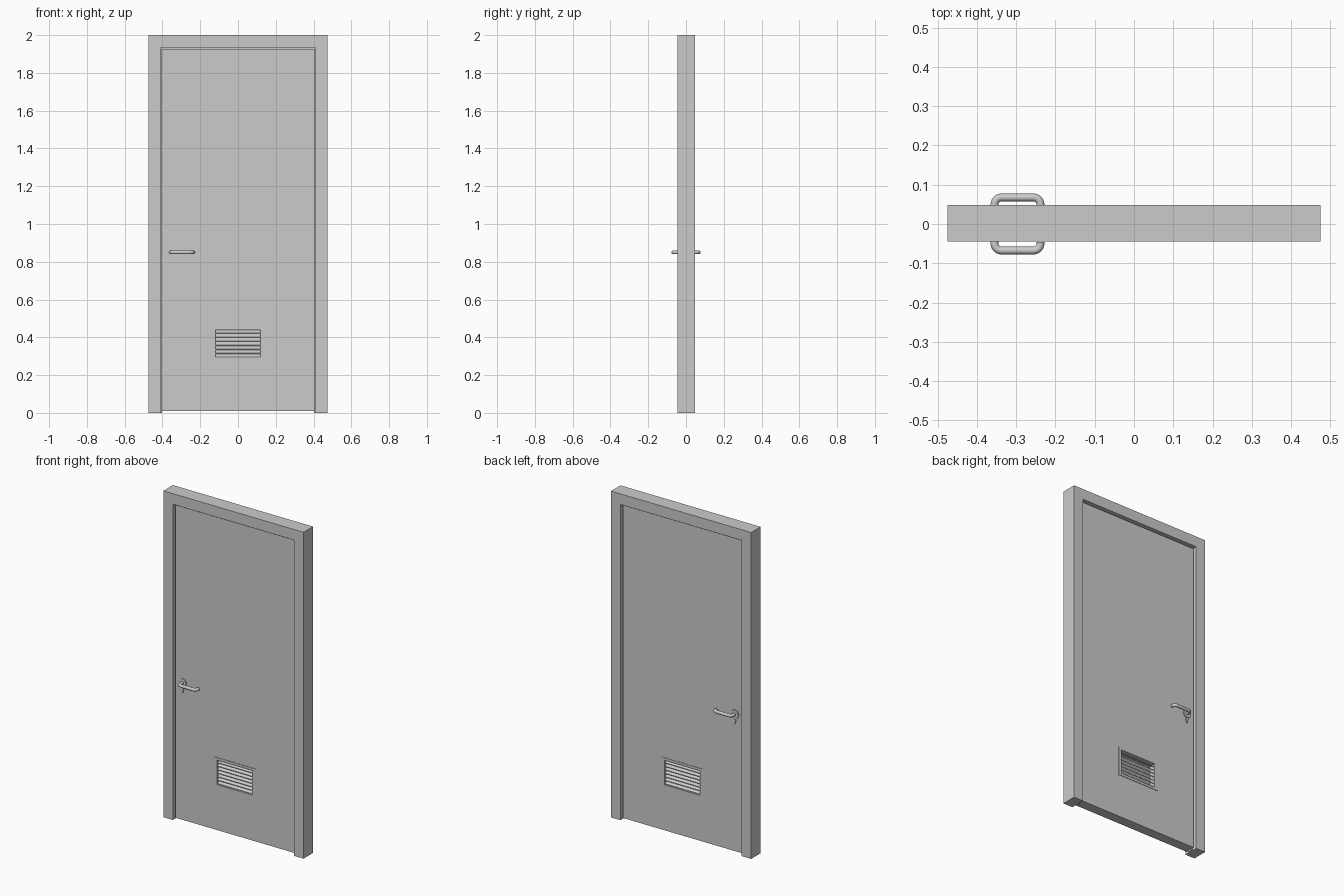
import bpy, bmesh, math

if "Cube" in bpy.data.objects:
    bpy.data.objects.remove(bpy.data.objects["Cube"])

YC = 0.002  # middle of the wall thickness


def finish(name, bm, smooth=False):
    bmesh.ops.recalc_face_normals(bm, faces=bm.faces[:])
    me = bpy.data.meshes.new(name)
    bm.to_mesh(me)
    bm.free()
    ob = bpy.data.objects.new(name, me)
    bpy.context.collection.objects.link(ob)
    if smooth:
        smooth_object(ob)
    return ob


def smooth_object(ob):
    bpy.ops.object.select_all(action='DESELECT')
    ob.select_set(True)
    bpy.context.view_layer.objects.active = ob
    bpy.ops.object.shade_smooth_by_angle(angle=math.radians(40))


def prism_y(name, pts, y0, y1, smooth=False):
    """Extrude an x-z outline from y0 to y1."""
    bm = bmesh.new()
    face = bm.faces.new([bm.verts.new((x, y0, z)) for x, z in pts])
    ext = bmesh.ops.extrude_face_region(bm, geom=[face])
    verts = [v for v in ext['geom'] if isinstance(v, bmesh.types.BMVert)]
    bmesh.ops.translate(bm, verts=verts, vec=(0, y1 - y0, 0))
    return finish(name, bm, smooth)


def prism_x(name, pts, x0, x1):
    """Extrude a y-z outline from x0 to x1."""
    bm = bmesh.new()
    face = bm.faces.new([bm.verts.new((x0, y, z)) for y, z in pts])
    ext = bmesh.ops.extrude_face_region(bm, geom=[face])
    verts = [v for v in ext['geom'] if isinstance(v, bmesh.types.BMVert)]
    bmesh.ops.translate(bm, verts=verts, vec=(x1 - x0, 0, 0))
    return finish(name, bm)


def arch(w, top, wi, topi, z0=0.0):
    """Outline of two jambs and a head."""
    return [(-w, z0), (-w, top), (w, top), (w, z0),
            (wi, z0), (wi, topi), (-wi, topi), (-wi, z0)]


def ring(name, outer, inner, y0, y1):
    """Rectangular slab with a rectangular hole; rects are (half width, z0, z1)."""
    bm = bmesh.new()
    loops = []
    for (w, a, b), y in ((outer, y0), (inner, y0), (inner, y1), (outer, y1)):
        loops.append([bm.verts.new((x, y, z)) for x, z in ((-w, a), (w, a), (w, b), (-w, b))])
    for k in range(4):
        p, q = loops[k], loops[(k + 1) % 4]
        for i in range(4):
            j = (i + 1) % 4
            bm.faces.new((p[i], p[j], q[j], q[i]))
    return finish(name, bm)


def circle(cx, cz, r, a0=0, a1=360, n=32):
    full = a1 - a0 == 360
    steps = n if full else n + 1
    return [(cx + r * math.cos(math.radians(a0 + (a1 - a0) * i / n)),
             cz + r * math.sin(math.radians(a0 + (a1 - a0) * i / n))) for i in range(steps)]


# Frame and the stop that closes the gap around the leaf
prism_y("door_frame", arch(0.475, 2.0, 0.411, 1.935), YC - 0.046, YC + 0.046)
prism_y("door_stop", arch(0.413, 1.937, 0.402, 1.923), YC - 0.012, YC + 0.012)

# Leaf with the vent opening
LEAF = 0.031
VENT = (0.12, 0.29, 0.44)
ring("door_leaf", (0.405, 0.01, 1.926), VENT, YC - LEAF, YC + LEAF)

# Chevron vent slats
count = 7
pitch = (VENT[2] - VENT[1]) / count
for i in range(count):
    z = VENT[1] + pitch * i + 0.001
    t = 0.004
    pts = [(YC - 0.028, z), (YC, z + 0.022), (YC + 0.028, z),
           (YC + 0.028, z + t), (YC, z + 0.022 + t), (YC - 0.028, z + t)]
    if i == count - 1:  # keep the top slat inside the opening
        pts = [(y, min(zz, VENT[2])) for y, zz in pts]
        pts = pts[:1] + [(YC - 0.006, z + 0.0172), (YC + 0.006, z + 0.0172)] + pts[2:4] + \
            [(YC + 0.005, VENT[2]), (YC - 0.005, VENT[2])] + pts[5:]
    prism_x(f"vent_slat_{i + 1}", pts, -VENT[0], VENT[0])

# Furniture on both faces
HX, HZ = -0.355, 0.85
for side, s in (("front", -1), ("back", 1)):
    face = YC + s * LEAF

    # Vent flange
    ring(f"vent_flange_{side}", (0.14, 0.275, 0.455), VENT, face, face + s * 0.003)

    # Lever rosette and key cylinder
    prism_y(f"lever_rosette_{side}", circle(HX, HZ, 0.027), face, face + s * 0.006, True)
    key = circle(HX, 0.812, 0.009, -60, 240, 20) + circle(HX, 0.793, 0.0045, 180, 360, 10)
    prism_y(f"key_cylinder_{side}", key, face, face + s * 0.006, True)

    # Lever: bent tube returning towards the leaf
    r, bar, x1 = 0.018, 0.0675, -0.238
    path = [(HX, abs(face))]
    path += [(HX + r - r * math.cos(a), bar - r + r * math.sin(a))
             for a in (math.pi / 2 * k / 8 for k in range(9))]
    path += [(x1 - r + r * math.sin(a), bar - r + r * math.cos(a))
             for a in (math.pi / 2 * k / 8 for k in range(9))]
    path += [(x1, 0.046)]
    cu = bpy.data.curves.new(f"lever_handle_{side}", 'CURVE')
    cu.dimensions = '3D'
    cu.bevel_depth = 0.01
    cu.bevel_resolution = 4
    cu.use_fill_caps = True
    sp = cu.splines.new('POLY')
    sp.points.add(len(path) - 1)
    for p, (x, y) in zip(sp.points, path):
        p.co = (x, s * y, HZ, 1)
    ob = bpy.data.objects.new(f"lever_handle_{side}", cu)
    bpy.context.collection.objects.link(ob)
    bpy.ops.object.select_all(action='DESELECT')
    ob.select_set(True)
    bpy.context.view_layer.objects.active = ob
    bpy.ops.object.convert(target='MESH')
    smooth_object(bpy.context.view_layer.objects.active)
